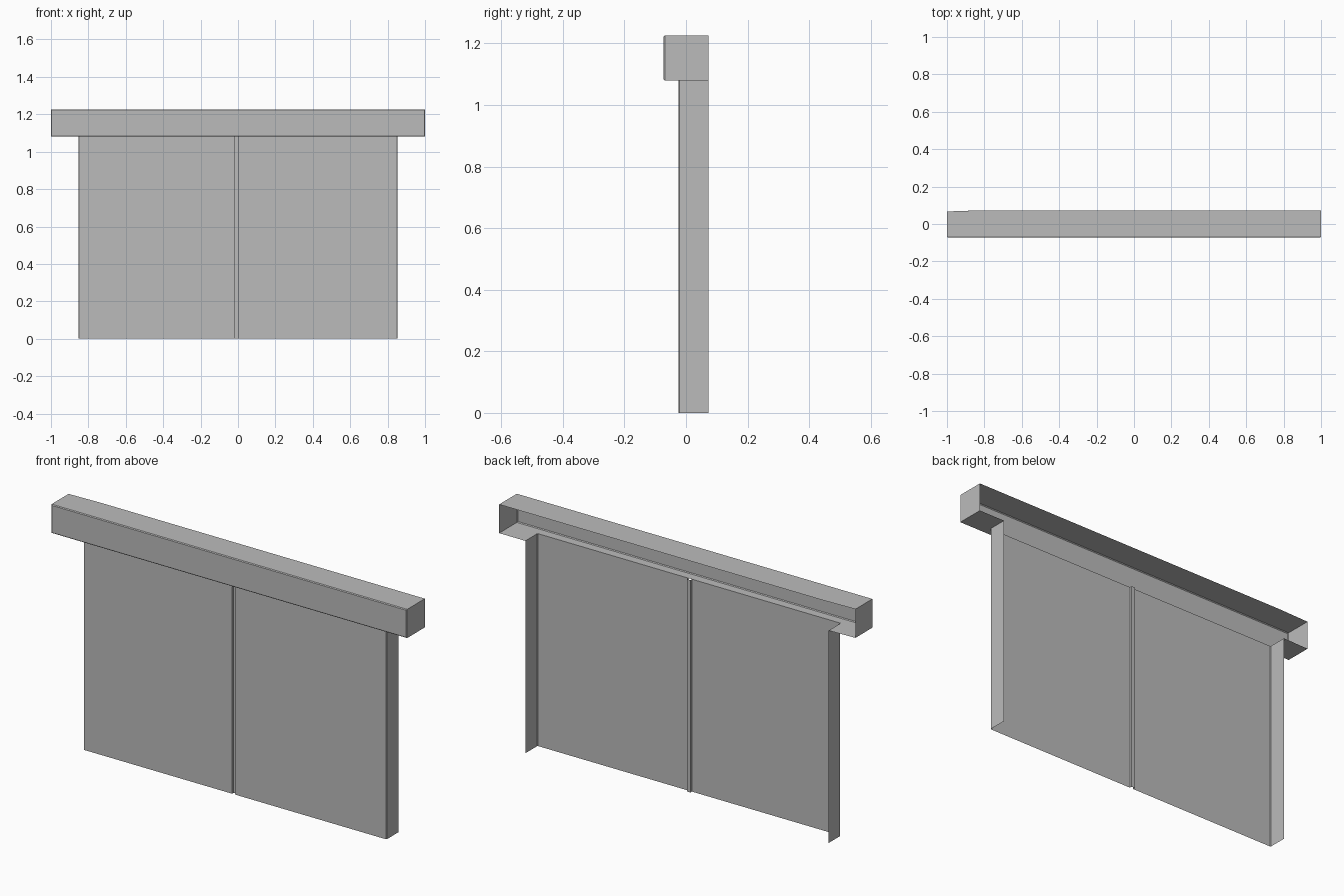
import bpy
import bmesh

cube = bpy.data.objects.get("Cube")
if cube:
    bpy.data.objects.remove(cube, do_unlink=True)

grey = bpy.data.materials.new("plain grey")
grey.use_nodes = True
colour = (0.5, 0.5, 0.5, 1)
grey.diffuse_color = colour
grey.node_tree.nodes["Principled BSDF"].inputs["Base Color"].default_value = colour

FRONT, BACK = -0.073, 0.073      # depth of the top box
PANEL = -0.025                   # front plane of the doors
SIDE = 0.853                     # half width of the doors
LOW, HIGH = 1.08, 1.226          # underside and top of the box
EDGE = 0.004                     # softened edge width


def flat(bm, outline, z):
    """Horizontal face from a plan outline."""
    bm.faces.new([bm.verts.new((x, y, z)) for x, y in outline])


def walls(bm, path, z0, z1):
    """Vertical faces along an open plan path."""
    for (ax, ay), (bx, by) in zip(path, path[1:]):
        corners = [(ax, ay, z0), (bx, by, z0), (bx, by, z1), (ax, ay, z1)]
        bm.faces.new([bm.verts.new(c) for c in corners])


def finish(bm, name, front):
    """Weld the sheets, soften the front edges and make the object."""
    bmesh.ops.remove_doubles(bm, verts=bm.verts, dist=0.0005)
    edges = [e for e in bm.edges if len(e.link_faces) == 2
             and all(abs(v.co.y - front) < 0.001 for v in e.verts)]
    bmesh.ops.bevel(bm, geom=edges, offset=EDGE, segments=1, affect='EDGES')
    mesh = bpy.data.meshes.new(name)
    bm.to_mesh(mesh)
    bm.free()
    mesh.materials.append(grey)
    bpy.context.collection.objects.link(bpy.data.objects.new(name, mesh))


# Top box: open at the back, floor notched around the doors
box = bmesh.new()
right_back = (-1, BACK - 0.006)
ends = [right_back, (-1, FRONT), (1, FRONT), (1, BACK)]
walls(box, ends, LOW, HIGH)
flat(box, ends + [(-0.82, BACK)], HIGH)
notch = [(SIDE, BACK), (SIDE, PANEL), (-SIDE, PANEL), (-SIDE, BACK - 0.001)]
flat(box, list(reversed(ends + notch)), LOW)
finish(box, "top_box", FRONT)

# Doors: one folded sheet with a shallow groove between the two leaves
doors = bmesh.new()
g0, g1, depth = -0.016, 0.004, 0.012
fold = [(-SIDE, BACK), (-SIDE, PANEL),
        (g0, PANEL), (g0, PANEL + depth), (g1, PANEL + depth), (g1, PANEL),
        (SIDE, PANEL), (SIDE, BACK)]
walls(doors, fold, 0, LOW)
bmesh.ops.remove_doubles(doors, verts=doors.verts, dist=0.0005)
corners = [e for e in doors.edges if len(e.link_faces) == 2
           and all(abs(abs(v.co.x) - SIDE) < 0.001 for v in e.verts)]
bmesh.ops.bevel(doors, geom=corners, offset=EDGE, segments=1, affect='EDGES')
finish(doors, "double_doors", front=-9)
